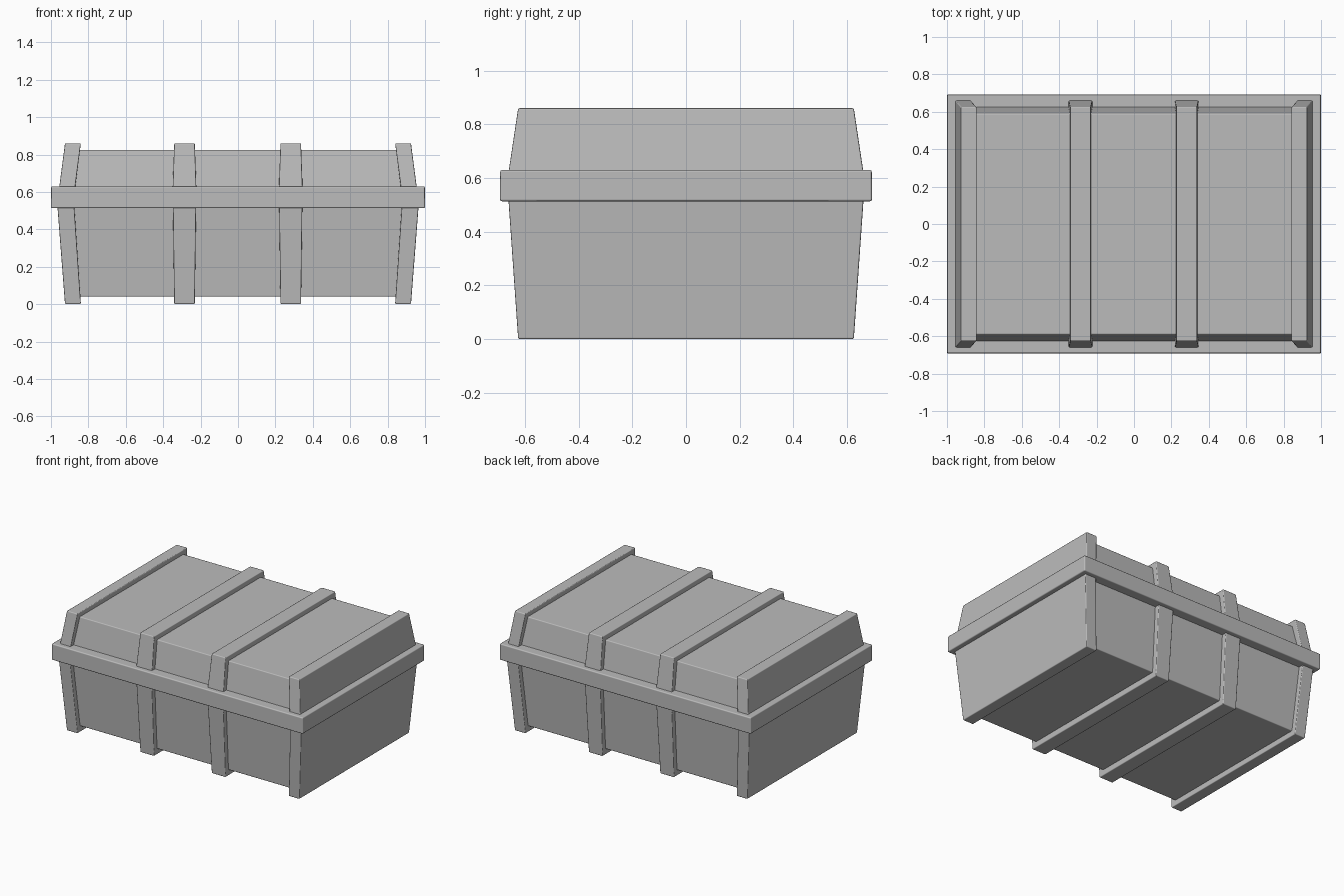
import bpy, bmesh, math

cube = bpy.data.objects.get("Cube")
if cube:
    bpy.data.objects.remove(cube, do_unlink=True)

grey = bpy.data.materials.new("plain_grey")
grey.use_nodes = True
colour = (0.5, 0.5, 0.5, 1)
grey.diffuse_color = colour
grey.node_tree.nodes["Principled BSDF"].inputs["Base Color"].default_value = colour


def loft(name, sections, soft=0.006):
    """Solid through rectangles given as (z, x_min, x_max, half_depth)."""
    bm = bmesh.new()
    rings = [[bm.verts.new(p) for p in ((a, -y, z), (b, -y, z), (b, y, z), (a, y, z))]
             for z, a, b, y in sections]
    for low, high in zip(rings, rings[1:]):
        for i in range(4):
            j = (i + 1) % 4
            bm.faces.new((low[i], low[j], high[j], high[i]))
    bm.faces.new(rings[0][::-1])
    bm.faces.new(rings[-1])
    mesh = bpy.data.meshes.new(name)
    bm.to_mesh(mesh)
    bm.free()
    mesh.materials.append(grey)
    obj = bpy.data.objects.new(name, mesh)
    bpy.context.collection.objects.link(obj)
    for other in bpy.context.selected_objects:
        other.select_set(False)
    bpy.context.view_layer.objects.active = obj
    obj.select_set(True)
    bevel = obj.modifiers.new("soft_edges", "BEVEL")
    bevel.width = soft
    bevel.segments = 2
    bevel.limit_method = "ANGLE"
    bevel.harden_normals = True
    bpy.ops.object.shade_smooth_by_angle(angle=math.radians(50))


# Recessed panels of the tub and the lid
loft("tub_panels", [(0.04, -0.9, 0.9, 0.59), (0.53, -0.9, 0.9, 0.626)])
loft("lid_panels", [(0.6, -0.9, 0.9, 0.63), (0.825, -0.9, 0.9, 0.59)])

# Overhanging rim where lid and tub meet
loft("rim", [(0.513, -1, 1, 0.693), (0.63, -0.999, 0.999, 0.692)], 0.008)

# Solid end walls, wider than the ribs and sloped outwards
for side, s in (("left", 1), ("right", -1)):
    for part, rows in (("tub", [(0, 0.84, 0.925, 0.625), (0.53, 0.876, 0.966, 0.662)]),
                       ("lid", [(0.6, 0.874, 0.959, 0.664), (0.86, 0.84, 0.925, 0.625)])):
        loft(f"{side}_{part}_end",
             [(z, min(s * a, s * b), max(s * a, s * b), y) for z, a, b, y in rows])

# Two ribs wrapping around the middle
for side, x in (("left", 0.282), ("right", -0.286)):
    loft(f"{side}_tub_rib", [(0, x - 0.055, x + 0.055, 0.625),
                             (0.53, x - 0.062, x + 0.062, 0.662)])
    loft(f"{side}_lid_rib", [(0.6, x - 0.064, x + 0.064, 0.664),
                             (0.86, x - 0.055, x + 0.055, 0.625)])
